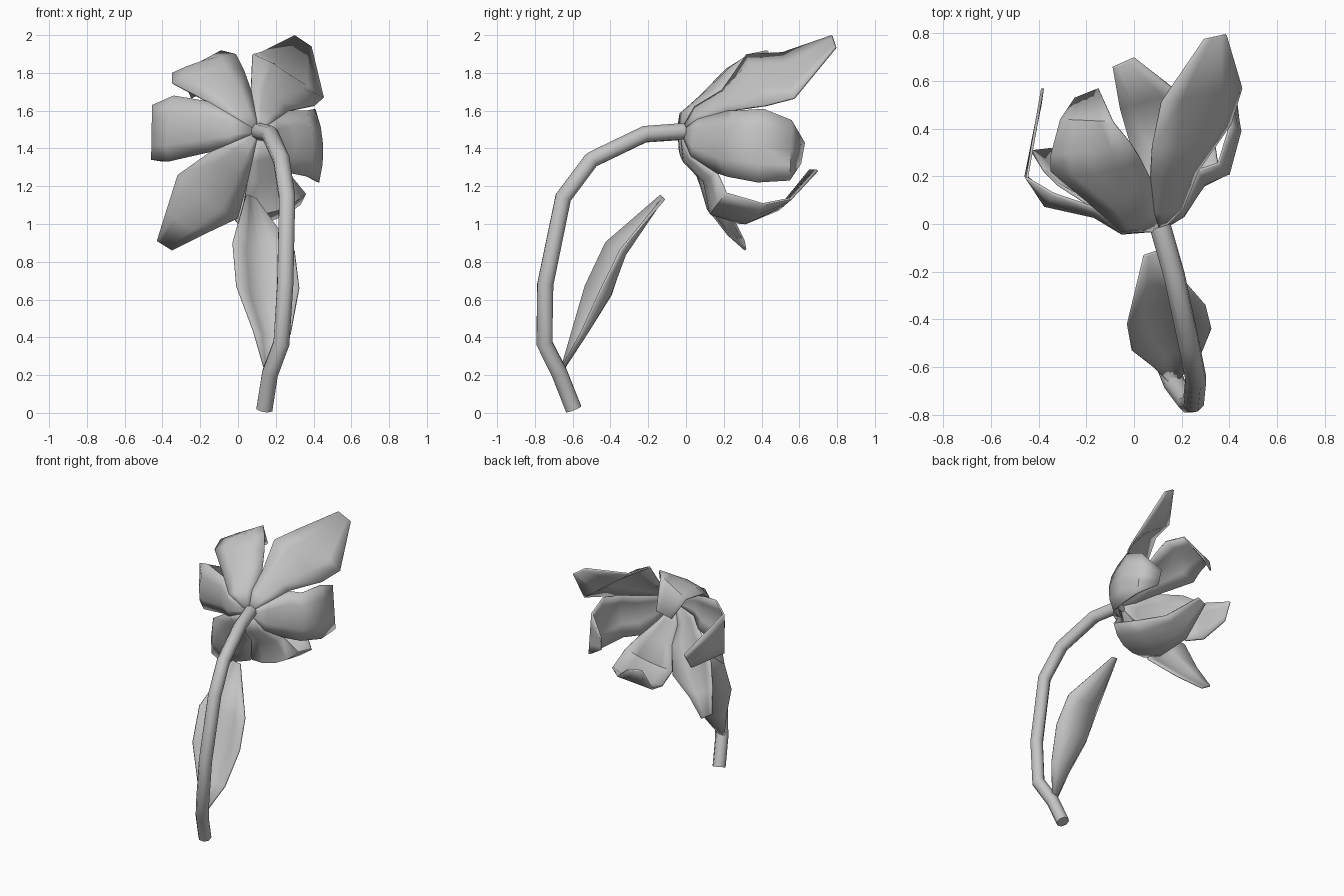
import bpy
from math import radians
from mathutils import Vector

if "Cube" in bpy.data.objects:
    bpy.data.objects.remove(bpy.data.objects["Cube"], do_unlink=True)

GREY = (0.55, 0.55, 0.55, 1)
grey = bpy.data.materials.new("plain grey")
grey.use_nodes = True
grey.diffuse_color = GREY
grey.node_tree.nodes["Principled BSDF"].inputs["Base Color"].default_value = GREY


def finish(obj, angle):
    """Colour and smooth one object."""
    obj.data.materials.clear()
    obj.data.materials.append(grey)
    bpy.ops.object.select_all(action='DESELECT')
    obj.select_set(True)
    bpy.context.view_layer.objects.active = obj
    bpy.ops.object.shade_smooth_by_angle(angle=radians(angle))


def cupped_blade(name, rows, cups, columns=4):
    """Loft a thin blade through pairs of edge points.
    Each row bulges outward by its cup times its width; zero is straight."""
    rows = [(Vector(a), Vector(b)) for a, b in rows]
    mids = [(a + b) / 2 for a, b in rows]
    last = len(rows) - 1
    verts, faces = [], []
    for i, (a, b) in enumerate(rows):
        along = mids[min(i + 1, last)] - mids[max(i - 1, 0)]
        across = b - a
        bulge = across.cross(along).normalized() * across.length * cups[i]
        for c in range(columns + 1):
            t = c / columns
            verts.append(a.lerp(b, t) + bulge * 4 * t * (1 - t))
    width = columns + 1
    for i in range(last):
        for c in range(columns):
            k = i * width + c
            faces.append((k, k + 1, k + width + 1, k + width))
    mesh = bpy.data.meshes.new(name)
    mesh.from_pydata(verts, [], faces)
    obj = bpy.data.objects.new(name, mesh)
    bpy.context.collection.objects.link(obj)
    finish(obj, 50)
    shell = obj.modifiers.new("thickness", 'SOLIDIFY')
    shell.thickness = 0.012
    shell.offset = -1


# Stem: a bent eight-sided tube
curve = bpy.data.curves.new("stem", 'CURVE')
curve.dimensions = '3D'
curve.bevel_depth = 0.046
curve.bevel_resolution = 2
curve.use_fill_caps = True
path = [(.14, -.595, .02), (.17, -.67, .21), (.23, -.75, .37), (.25, -.745, .68),
        (.26, -.65, 1.14), (.23, -.5, 1.34), (.17, -.22, 1.475), (.11, -.01, 1.49)]
spline = curve.splines.new('POLY')
spline.points.add(len(path) - 1)
for point, co in zip(spline.points, path):
    point.co = (*co, 1)
stem = bpy.data.objects.new("stem", curve)
bpy.context.collection.objects.link(stem)
bpy.context.view_layer.objects.active = stem
bpy.ops.object.select_all(action='DESELECT')
stem.select_set(True)
bpy.ops.object.convert(target='MESH')
finish(bpy.context.object, 60)

# Leaf: keel on the flower side
cupped_blade("leaf", [
    ((.18, -.66, .22), (.14, -.66, .22)),
    ((.28, -.55, .42), (.08, -.6, .43)),
    ((.325, -.44, .66), (-.01, -.53, .67)),
    ((.3, -.34, .86), (-.03, -.42, .9)),
    ((.1, -.11, 1.13), (.04, -.13, 1.15))], (.2, .25, .3, .22, 0))

# Flower: petals share a rounded neck and part at the notches
center = Vector((.11, -.025, 1.49))
forward = Vector((0, -.06, 0))
neck_cups = (0, .05, .12)
notches = [Vector(p) for p in [
    (-.16, .06, 1.65), (.07, .19, 1.71), (.27, .22, 1.6),
    (.27, .16, 1.27), (.05, .09, 1.22), (-.15, .05, 1.38)]]
petals = [
    ("upper_left_petal", (.13, .05, 0, 0), [
        ((-.35, .22, 1.75), (.03, .27, 1.82)),
        ((-.35, .29, 1.8), (-.01, .33, 1.9)),
        ((-.31, .44, 1.8), (-.09, .43, 1.92)),
        ((-.25, .53, 1.67), (-.15, .57, 1.72))]),
    ("upper_right_petal", (.1, 0, 0), [
        ((.08, .32, 1.9), (.41, .42, 1.63)),
        ((.12, .51, 1.91), (.455, .57, 1.67)),
        ((.3, .77, 2), (.39, .79, 1.94))]),
    ("right_petal", (.13, .08, 0, 0), [
        ((.36, .25, 1.6), (.37, .22, 1.25)),
        ((.41, .41, 1.61), (.43, .38, 1.22)),
        ((.4, .56, 1.55), (.43, .55, 1.23)),
        ((.28, .63, 1.43), (.29, .61, 1.32))]),
    ("bottom_petal", (.14, .1, 0, 0), [
        ((.36, .21, 1.16), (.02, .13, 1.05)),
        ((.33, .41, 1.1), (0, .28, 1)),
        ((.18, .56, 1.13), (-.06, .49, 1.07)),
        ((0, .7, 1.28), (-.09, .66, 1.28))]),
    ("lower_left_petal", (.15, .08, 0), [
        ((0, .15, 1.03), (-.32, .16, 1.26)),
        ((-.19, .22, .94), (-.38, .22, 1.07)),
        ((-.35, .31, .86), (-.43, .3, .91))]),
    ("left_petal", (.15, 0, 0), [
        ((-.37, .12, 1.33), (-.34, .12, 1.68)),
        ((-.46, .2, 1.34), (-.455, .19, 1.63)),
        ((-.4, .5, 1.33), (-.39, .57, 1.45))]),
]
for i, (name, cups, rows) in enumerate(petals):
    ends = (notches[i], notches[(i + 1) % len(notches)])
    base = tuple(center.lerp(p, .12) + forward * .3 for p in ends)
    neck = tuple(center.lerp(p, .6) + forward for p in ends)
    cupped_blade(name, [base, neck, ends] + rows, neck_cups + cups)
